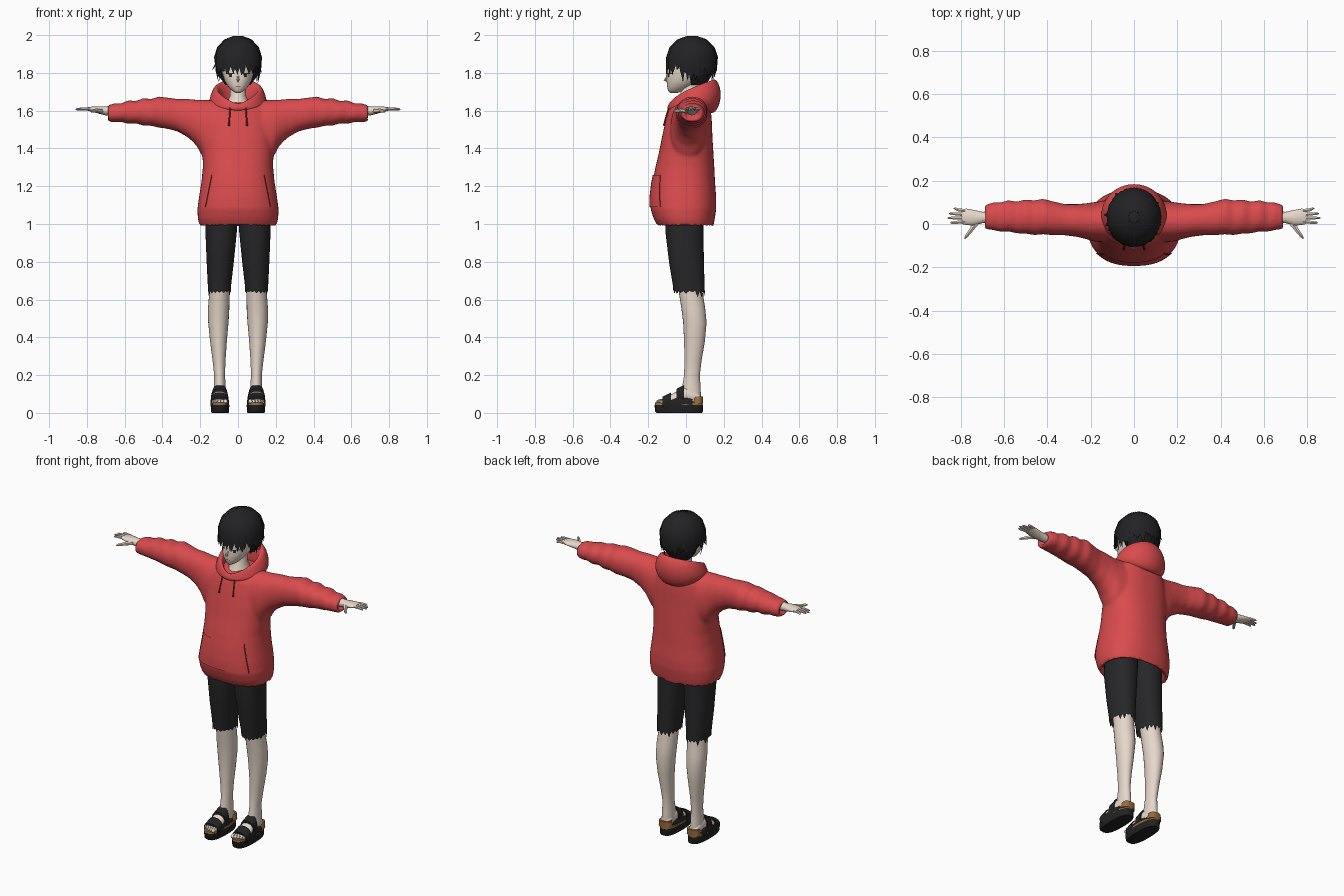
import bpy, bmesh, math, random
from mathutils import Vector
from mathutils.bvhtree import BVHTree

random.seed(4)
cube = bpy.data.objects.get("Cube")
if cube:
    bpy.data.objects.remove(cube, do_unlink=True)


def material(name, *rgb):
    m = bpy.data.materials.new(name)
    m.use_nodes = True
    m.diffuse_color = (*rgb, 1)
    node = next(n for n in m.node_tree.nodes if n.type == 'BSDF_PRINCIPLED')
    node.inputs["Base Color"].default_value = (*rgb, 1)
    return m


RED = material("hoodie red", .7, .07, .075)
SEAM = material("seam dark red", .28, .025, .03)
SKIN = material("pale skin", .8, .68, .59)
HAIR = material("hair black", .016, .016, .018)
CLOTH = material("shorts black", .02, .02, .022)
SANDAL = material("sandal black", .016, .016, .017)
CORK = material("cork brown", .32, .15, .05)
WHITE = material("eye white", .8, .78, .76)
DARK = material("eye dark", .03, .022, .02)


def finish(name, bm, mat, angle=50):
    bmesh.ops.recalc_face_normals(bm, faces=bm.faces)
    mesh = bpy.data.meshes.new(name)
    bm.to_mesh(mesh)
    bm.free()
    mesh.materials.append(mat)
    ob = bpy.data.objects.new(name, mesh)
    bpy.context.collection.objects.link(ob)
    bpy.ops.object.select_all(action='DESELECT')
    ob.select_set(True)
    bpy.context.view_layer.objects.active = ob
    bpy.ops.object.shade_smooth_by_angle(angle=math.radians(angle))
    return ob


def bridge(bm, rings, caps=True):
    n = len(rings[0])
    for a, b in zip(rings, rings[1:]):
        for i in range(n):
            j = (i + 1) % n
            bm.faces.new((a[i], a[j], b[j], b[i]))
    if caps:
        bm.faces.new(rings[0])
        bm.faces.new(rings[-1])
    return rings


def loft(bm, rows, axis, n=24, sq=1.0, side=1):
    """Rounded sections given as position, then low/high extents on both other axes."""
    i, j, k = {'x': (0, 1, 2), 'y': (1, 0, 2), 'z': (2, 0, 1)}[axis]
    rings = []
    for t, a0, a1, b0, b1 in rows:
        ring = []
        for q in range(n):
            c, s = math.cos(math.tau * q / n), math.sin(math.tau * q / n)
            p = [0, 0, 0]
            p[i] = t
            p[j] = (a0 + a1) / 2 + (a1 - a0) / 2 * math.copysign(abs(c) ** sq, c)
            p[k] = (b0 + b1) / 2 + (b1 - b0) / 2 * math.copysign(abs(s) ** sq, s)
            p[0] *= side
            ring.append(bm.verts.new(p))
        rings.append(ring)
    return bridge(bm, rings)


def even(rows):
    return [(z, -x, x, y0, y1) for z, x, y0, y1 in rows]


def tube(bm, pts, widths, across, flat=1.0, n=6):
    pts = [Vector(p) for p in pts]
    rings = []
    for i, p in enumerate(pts):
        t = (pts[min(i + 1, len(pts) - 1)] - pts[max(i - 1, 0)]).normalized()
        u = Vector(across)
        u = (u - t * u.dot(t)).normalized()
        v = u.cross(t)
        w = widths[i]
        rings.append([bm.verts.new(p + u * w * math.cos(a) + v * w * flat * math.sin(a))
                      for a in (math.tau * q / n for q in range(n))])
    bridge(bm, rings)


def on_front(bvh, x, z, off):
    hit = bvh.ray_cast(Vector((x, -1, z)), Vector((0, 1, 0)))[0]
    return Vector((x, (hit.y if hit else 0) - off, z))


def patch(bm, bvh, x0, x1, z0, z1, off, nx=6, nz=2, top=1.0):
    """A thin sheet laid over a front surface; top narrows its upper edge."""
    grid = []
    for j in range(nz + 1):
        f = j / nz
        k = 1 + (top - 1) * f
        grid.append([bm.verts.new(on_front(bvh, (x0 + (x1 - x0) * i / nx) * k, z0 + (z1 - z0) * f, off))
                     for i in range(nx + 1)])
    for a, b in zip(grid, grid[1:]):
        for i in range(nx):
            bm.faces.new((a[i], a[i + 1], b[i + 1], b[i]))


# Hoodie body with hollow hem and wrinkled sleeves, fused into one cloth surface
bm = bmesh.new()
loft(bm, even([(1.06, .17, -.13, .11), (1.0, .182, -.138, .125), (.988, .203, -.15, .145),
               (1.03, .213, -.172, .153), (1.08, .215, -.188, .16), (1.14, .207, -.188, .16),
               (1.22, .194, -.178, .154), (1.3, .186, -.162, .15), (1.38, .188, -.143, .145),
               (1.46, .19, -.127, .14), (1.54, .18, -.11, .137), (1.6, .165, -.094, .132),
               (1.635, .14, -.075, .125), (1.65, .1, -.035, .11)]), 'z', 40, .85)
bvh = BVHTree.FromBMesh(bm)
SLEEVE = [(.09, -.09, .115, 1.3, 1.655), (.19, -.08, .1, 1.36, 1.657), (.22, -.07, .096, 1.415, 1.658),
          (.26, -.06, .092, 1.455, 1.662), (.32, -.052, .092, 1.49, 1.662), (.38, -.052, .106, 1.505, 1.67),
          (.42, -.047, .117, 1.51, 1.675), (.46, -.052, .109, 1.52, 1.661), (.5, -.044, .114, 1.52, 1.667),
          (.54, -.044, .103, 1.533, 1.651), (.58, -.034, .11, 1.53, 1.655), (.62, -.036, .099, 1.54, 1.638),
          (.65, -.028, .1, 1.538, 1.64), (.69, -.024, .087, 1.542, 1.628),
          (.692, -.008, .071, 1.558, 1.612), (.665, -.006, .069, 1.56, 1.61)]
for s in (1, -1):
    loft(bm, SLEEVE, 'x', 28, .92, s)
hoodie = finish("hoodie", bm, RED)
mod = hoodie.modifiers.new("fuse", 'REMESH')
mod.mode, mod.voxel_size, mod.use_smooth_shade = 'VOXEL', .009, True
mod = hoodie.modifiers.new("soften", 'SMOOTH')
mod.factor, mod.iterations = .5, 6

# Lowered hood: a collar loop with a V front and a hanging back
bm = bmesh.new()
rings = []
for q in range(32):
    a = math.tau * q / 32
    s, c = math.sin(a), math.cos(a)
    f = (1 - c) / 2
    back, front = max(0, -c), max(0, c)
    ring = [(.085 * s, -.062 + .17 * f, 1.615 + .05 * f),
            (.1 * s, -.078 + .205 * f, 1.632 + .12 * f ** .6),
            (.125 * s, -.088 + .245 * f, 1.64 + .14 * f ** .6),
            (.155 * s, -.1 + .295 * f, 1.62 + .08 * f),
            (.15 * s, -.1 + .27 * f, 1.64 - .045 * back - .035 * front),
            (.11 * s, -.08 + .2 * f, 1.62 - .045 * back - .03 * front)]
    rings.append([bm.verts.new(p) for p in ring])
bridge(bm, rings + [rings[0]], False)
hood = finish("hood", bm, RED, 180)
hood.modifiers.new("round", 'SUBSURF').levels = 2
hood.modifiers["round"].render_levels = 2

# Front pouch, its seams and the drawstrings
bm = bmesh.new()
patch(bm, bvh, -.172, .172, 1.09, 1.26, .006, 16, 8, .8)
finish("pouch_pocket", bm, RED)
for s, side in ((1, "left"), (-1, "right")):
    bm = bmesh.new()
    tube(bm, [on_front(bvh, s * (.172 - .034 * k / 6), 1.09 + .17 * k / 6, .005) for k in range(7)],
         [.003] * 7, (1, 0, 0))
    finish(side + "_pocket_seam", bm, SEAM)
    bm = bmesh.new()
    tube(bm, [on_front(bvh, s * (.04 + .008 * k / 4), 1.635 - .115 * k / 4, .006) for k in range(5)],
         [.004, .004, .004, .004, .006], (1, 0, 0))
    finish(side + "_drawstring", bm, SEAM)

# Neck and head
bm = bmesh.new()
loft(bm, even([(1.6, .075, -.07, .09), (1.64, .06, -.058, .08), (1.68, .042, -.03, .065),
               (1.76, .04, -.03, .06)]), 'z')
finish("neck", bm, SKIN)
bm = bmesh.new()
loft(bm, even([(1.694, .012, -.085, -.045), (1.705, .031, -.095, -.01), (1.73, .055, -.1, .03),
               (1.76, .072, -.103, .08), (1.8, .083, -.101, .11), (1.86, .09, -.095, .13),
               (1.92, .085, -.078, .12), (1.97, .045, -.03, .09)]), 'z', 32, .92)
face = BVHTree.FromBMesh(bm)
tube(bm, [(0, -.095, 1.795), (0, -.103, 1.775), (0, -.113, 1.762), (0, -.098, 1.754)],
     [.003, .006, .007, .003], (1, 0, 0))
finish("head", bm, SKIN)
for name, mat, x0, x1, z0, z1, off in (("eye_white", WHITE, .02, .06, 1.778, 1.794, .001),
                                      ("iris", DARK, .033, .047, 1.779, 1.794, .002),
                                      ("eyelash", DARK, .018, .063, 1.794, 1.799, .003)):
    bm = bmesh.new()
    for s in (1, -1):
        patch(bm, face, s * x0, s * x1, z0, z1, off)
    finish(name + "s", bm, mat)
bm = bmesh.new()
patch(bm, face, -.014, .014, 1.729, 1.731, .001)
finish("mouth", bm, DARK)

# Hair: a cap with pointed locks falling from the crown
bm = bmesh.new()
loft(bm, even([(1.735, .065, .02, .105), (1.78, .1, -.005, .132), (1.84, .115, -.04, .152),
               (1.855, .118, -.06, .157), (1.865, .12, -.098, .16), (1.89, .121, -.1, .16),
               (1.925, .112, -.088, .152), (1.96, .088, -.058, .125), (1.985, .055, -.022, .09),
               (1.996, .015, .02, .05)]), 'z', 32)
for layer in range(2):
    for q in range(34):
        a = math.tau * (q + .5 * layer + random.uniform(-.3, .3)) / 34
        s, c = math.sin(a), -math.cos(a)
        front, flank = c < -.55, abs(s) > .6
        tip = random.uniform(1.785, 1.82) if front else random.uniform(1.74, 1.82)
        flick = random.uniform(0, .05) if front else max(0, tip - 1.755) * random.uniform(1, 5.2 if flank else 3)
        tuck = 0 if front else .16
        pts = []
        for el in (78, 55, 30, 5):
            e = math.radians(el)
            r = math.cos(e) * 1.01
            pts.append((.12 * r * s, .032 + .13 * r * c, 1.872 + .124 * math.sin(e)))
        for f, r in ((.5, 1.03 - tuck * .3), (1, 1.04 - tuck + flick)):
            pts.append((.12 * r * s, .032 + .13 * r * c, 1.88 + (tip - 1.88) * f))
        tube(bm, pts, [.005, .012, .017, .018, .013, .001], (-c, s, 0), .35, 4)
finish("hair", bm, HAIR, 40)

SHORTS = [(1.06, 0, .172, -.108, .092), (.95, .007, .172, -.108, .092), (.8, .022, .166, -.09, .095),
          (.68, .036, .16, -.07, .098), (.645, .038, .158, -.066, .1)]
LEG = [(.72, .045, .15, -.05, .08), (.64, .045, .152, -.038, .088), (.55, .046, .159, -.024, .102),
       (.48, .05, .158, -.015, .109), (.38, .059, .148, -.01, .1), (.28, .066, .135, -.008, .083),
       (.2, .069, .126, -.01, .073), (.14, .065, .128, -.02, .077), (.06, .063, .13, -.03, .08)]
FOOT = [(.082, .072, .122, .055, .085), (.05, .065, .13, .05, .125), (0, .062, .132, .05, .14),
        (-.05, .057, .138, .045, .114), (-.1, .053, .141, .045, .084), (-.132, .056, .138, .045, .07)]
PALM = [(.655, .002, .06, 1.575, 1.628), (.7, .004, .056, 1.575, 1.623), (.74, -.008, .065, 1.585, 1.623),
        (.775, -.004, .071, 1.594, 1.621), (.795, .0, .068, 1.6, 1.618)]

for s, side in ((1, "left_"), (-1, "right_")):
    # Hand: palm, four fingers and thumb
    bm = bmesh.new()
    loft(bm, PALM, 'x', 16, 1, s)
    for y0, y1, end in ((.01, .006, .848), (.027, .028, .86), (.044, .048, .853), (.061, .072, .832)):
        tube(bm, [(s * .78, y0, 1.609), (s * .815, (y0 + y1) / 2, 1.61), (s * (end - .006), y1, 1.608),
                  (s * end, y1, 1.607)], [.009, .008, .006, .002], (0, 0, 1))
    tube(bm, [(s * .725, .01, 1.6), (s * .75, -.025, 1.6), (s * .775, -.058, 1.598), (s * .782, -.069, 1.597)],
         [.015, .011, .008, .002], (0, 0, 1))
    finish(side + "hand", bm, SKIN)

    # Shorts leg with a torn hem
    bm = bmesh.new()
    hem = loft(bm, SHORTS, 'z', 36, .9, s)[-1]
    for i, v in enumerate(hem):
        if i % 2:
            v.co.z -= random.uniform(.005, .04 if v.co.y > 0 else .015)
    bm.faces.ensure_lookup_table()
    bm.faces.remove(bm.faces[-1])
    finish(side + "shorts_leg", bm, CLOTH)

    # Leg, foot and toes
    bm = bmesh.new()
    loft(bm, LEG, 'z', 24, 1, s)
    loft(bm, FOOT, 'y', 20, .9, s)
    for k in range(5):
        x, r = .066 + .0165 * k, .012 - .0013 * k
        tube(bm, [(s * x, -.115, .062), (s * x, -.14 + .003 * k, .062), (s * x, -.153 + .005 * k, .058),
                  (s * x, -.157 + .005 * k, .056)], [r, r, r * .8, r * .3], (1, 0, 0))
    finish(side + "leg", bm, SKIN)

    # Sandal: sole, footbed with heel cup, and straps
    bm = bmesh.new()
    loft(bm, [(0, .05, .14, -.155, .085), (.008, .047, .143, -.163, .089), (.042, .046, .144, -.167, .09)],
         'z', 32, .75, s)
    loft(bm, [(-.115, .046, .145, .01, .07), (-.04, .049, .144, .01, .095), (.035, .056, .14, .01, .08)],
         'y', 24, .75, s)
    loft(bm, [(-.125, .047, .146, .02, .085), (-.08, .049, .145, .02, .108)], 'y', 24, .85, s)
    loft(bm, [(-.05, .051, .143, .03, .127), (-.01, .055, .139, .03, .149)], 'y', 24, .85, s)
    finish(side + "sandal", bm, SANDAL)
    bm = bmesh.new()
    loft(bm, [(.04, .047, .143, -.165, .089), (.054, .048, .142, -.163, .088)], 'z', 32, .75, s)
    loft(bm, [(.05, .054, .137, .03, .089), (.088, .06, .132, .035, .091)], 'z', 24, .8, s)
    finish(side + "footbed", bm, CORK)
